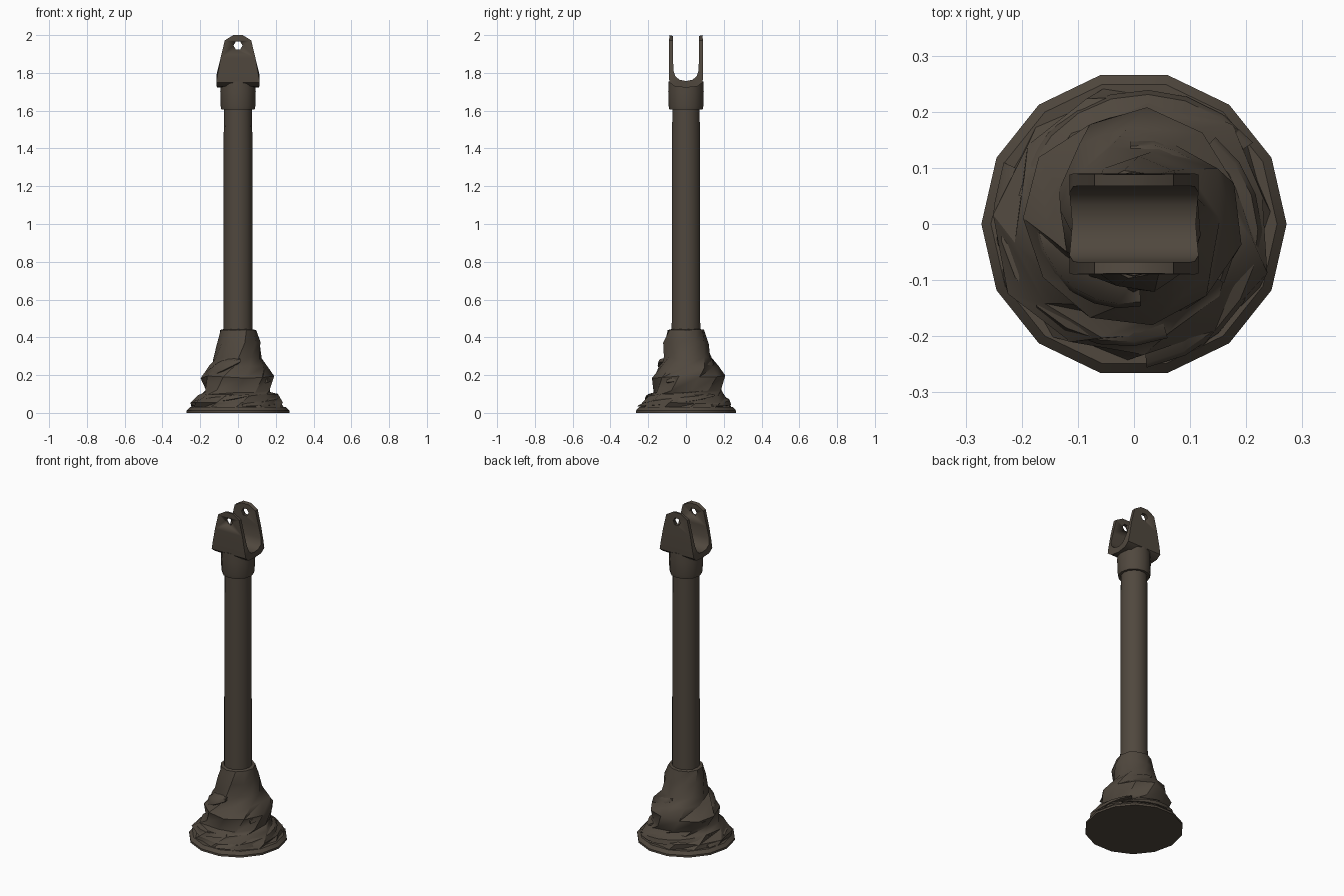
import bpy, bmesh, math, random
from mathutils import Vector

random.seed(4)
cube = bpy.data.objects.get("Cube")
if cube:
    bpy.data.objects.remove(cube, do_unlink=True)

mat = bpy.data.materials.new("dark weathered brown")
mat.use_nodes = True
colour = (0.08, 0.064, 0.048, 1)
mat.diffuse_color = colour
bsdf = mat.node_tree.nodes["Principled BSDF"]
bsdf.inputs["Base Color"].default_value = colour
bsdf.inputs["Roughness"].default_value = 0.9


def finish(name, bm, angle=40):
    bmesh.ops.recalc_face_normals(bm, faces=bm.faces)
    mesh = bpy.data.meshes.new(name)
    bm.to_mesh(mesh)
    bm.free()
    mesh.materials.append(mat)
    obj = bpy.data.objects.new(name, mesh)
    bpy.context.collection.objects.link(obj)
    bpy.ops.object.select_all(action='DESELECT')
    bpy.context.view_layer.objects.active = obj
    obj.select_set(True)
    bpy.ops.object.shade_smooth_by_angle(angle=math.radians(angle))
    return obj


def skin(bm, rings, triangles=False):
    """Bridge closed rings of points and cap both ends."""
    loops = [[bm.verts.new(p) for p in ring] for ring in rings]
    n = len(loops[0])
    for a, b in zip(loops, loops[1:]):
        for i in range(n):
            j = (i + 1) % n
            if triangles:
                bm.faces.new((a[i], a[j], b[j]))
                bm.faces.new((a[i], b[j], b[i]))
            else:
                bm.faces.new((a[i], a[j], b[j], b[i]))
    bm.faces.new(loops[0])
    bm.faces.new(loops[-1])


def circle(r, z, sides, twist=0.0, jitter=0.0, cx=0.0, cy=0.0):
    ring = []
    for i in range(sides):
        a = math.tau * i / sides + twist
        k = r * (1 + random.uniform(-jitter, jitter))
        dz = random.uniform(-jitter, jitter) * 0.13
        ring.append(Vector((cx + k * math.cos(a), cy + k * math.sin(a), z + dz)))
    return ring


# Thin ground flange
bm = bmesh.new()
skin(bm, [circle(0.272, 0, 14), circle(0.272, 0.012, 14), circle(0.255, 0.03, 14)])
finish("base_flange", bm)

# Crumpled, twisted wrapping around the foot: radius, height, jitter, centre
wrap = [(0.255, 0.012, 0.02, 0, 0), (0.245, 0.055, 0.05, 0, 0),
        (0.205, 0.095, 0.05, 0, 0), (0.178, 0.115, 0.06, 0, 0.01),
        (0.188, 0.19, 0.07, 0, 0.015), (0.155, 0.25, 0.08, 0.005, 0.015),
        (0.128, 0.29, 0.06, 0, 0.01), (0.118, 0.37, 0.06, 0.005, 0),
        (0.096, 0.44, 0.02, 0, 0), (0.07, 0.445, 0, 0, 0)]
bm = bmesh.new()
skin(bm, [circle(r, z, 11, k * 0.22, j, cx, cy)
          for k, (r, z, j, cx, cy) in enumerate(wrap)], True)
finish("base_wrapping", bm, 50)

# Overlapping folds draped round the wrapping
def fold(name, start, turn, r0, r1, z0, z1, width):
    bm = bmesh.new()
    rings = []
    steps = 8
    for i in range(steps + 1):
        t = i / steps
        a = start + turn * t
        r = r0 + (r1 - r0) * t
        z = z0 + (z1 - z0) * t
        w = width * (0.3 + 0.7 * math.sin(math.pi * t))
        rings.append([Vector((q * math.cos(a), q * math.sin(a), h)) for q, h in
                      ((r - 0.035, z - w), (r + 0.012, z - w * 0.6),
                       (r + 0.004, z + w * 0.3), (r - 0.045, z + w))])
    skin(bm, rings)
    finish(name, bm, 50)


for k in range(3):
    fold(f"lower_fold_{k + 1}", 0.6 + k * 2.1, 2.3, 0.245, 0.2, 0.04, 0.095, 0.03)
for k in range(2):
    fold(f"upper_fold_{k + 1}", 2.6 + k * 3.1, 2.2, 0.18, 0.135, 0.17, 0.28, 0.05)

# Pole
bm = bmesh.new()
skin(bm, [circle(0.08, 0.3, 14), circle(0.077, 0.5, 14),
          circle(0.076, 1.45, 14), circle(0.073, 1.65, 14)])
finish("pole", bm)

# Collar under the fork
bm = bmesh.new()
skin(bm, [circle(0.088, 1.605, 12), circle(0.092, 1.625, 12),
          circle(0.094, 1.7, 12), circle(0.092, 1.755, 12), circle(0.045, 1.748, 12)])
finish("collar", bm, 50)

# U-shaped fork: inner and outer edge of the strap with half width
half = [(0.068, 1.995, 0.088, 2.0, 0.025), (0.068, 1.97, 0.089, 1.972, 0.07),
        (0.068, 1.88, 0.089, 1.88, 0.092), (0.067, 1.815, 0.09, 1.79, 0.108),
        (0.056, 1.782, 0.088, 1.75, 0.115), (0.035, 1.764, 0.06, 1.728, 0.113)]
path = [(-a, b, -c, d, w) for a, b, c, d, w in half]
path += [(0, 1.757, 0, 1.722, 0.11)] + half[::-1]
bm = bmesh.new()
skin(bm, [[Vector((-w, yo, zo)), Vector((w, yo, zo)), Vector((w, yi, zi)),
           Vector((-w, yi, zi))] for yi, zi, yo, zo, w in path])
fork = finish("fork", bm)

# Pin holes through both prongs
bm = bmesh.new()
skin(bm, [[Vector((0.024 * math.cos(a), y, 1.945 + 0.024 * math.sin(a)))
           for a in [math.tau * i / 6 for i in range(6)]] for y in (-0.2, 0.2)])
cutter = finish("pin_hole_cutter", bm)
cutter.hide_render = True
cut = fork.modifiers.new("pin_holes", 'BOOLEAN')
cut.object = cutter
cut.solver = 'EXACT'
bpy.context.view_layer.objects.active = fork
bpy.ops.object.modifier_apply(modifier=cut.name)
bpy.data.objects.remove(cutter, do_unlink=True)
